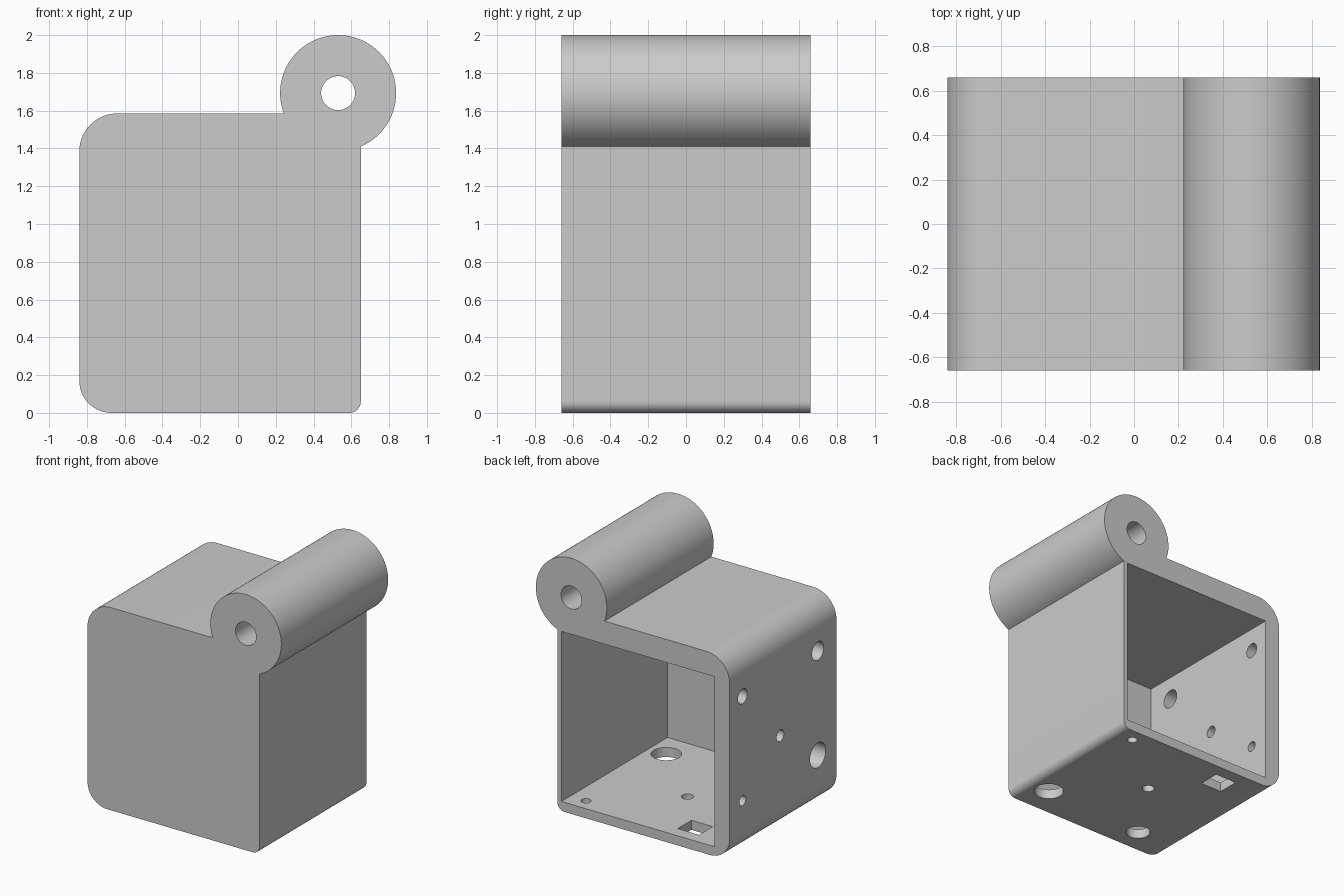
import bpy
import bmesh
from math import cos, sin, pi, radians
from mathutils import Matrix

default_cube = bpy.data.objects.get("Cube")
if default_cube:
    bpy.data.objects.remove(default_cube, do_unlink=True)

DEPTH = 1.32
FRONT, BACK = -DEPTH / 2, DEPTH / 2

# Single plain material
grey = bpy.data.materials.new("light_grey")
grey.use_nodes = True
grey.diffuse_color = (0.6, 0.6, 0.6, 1)
grey.node_tree.nodes["Principled BSDF"].inputs["Base Color"].default_value = (0.6, 0.6, 0.6, 1)


def make_object(name, bm):
    bmesh.ops.recalc_face_normals(bm, faces=bm.faces)
    mesh = bpy.data.meshes.new(name)
    bm.to_mesh(mesh)
    bm.free()
    mesh.materials.append(grey)
    obj = bpy.data.objects.new(name, mesh)
    bpy.context.collection.objects.link(obj)
    return obj


def box(name, x, y, z):
    """Box from three (low, high) ranges."""
    bm = bmesh.new()
    bmesh.ops.create_cube(bm, size=1)
    for v in bm.verts:
        v.co = [lo + (c + 0.5) * (hi - lo) for c, (lo, hi) in zip(v.co, (x, y, z))]
    return make_object(name, bm)


def cylinder(name, centre, radius, length, axis, sides=48):
    bm = bmesh.new()
    turn = {"X": Matrix.Rotation(pi / 2, 4, "Y"),
            "Y": Matrix.Rotation(pi / 2, 4, "X"),
            "Z": Matrix.Identity(4)}[axis]
    bmesh.ops.create_cone(bm, cap_ends=True, segments=sides, radius1=radius,
                          radius2=radius, depth=length,
                          matrix=Matrix.Translation(centre) @ turn)
    return make_object(name, bm)


def rounded_prism(name, corners, steps=14):
    """Extrude a profile of (x, z, radius, start angle) corners along y."""
    bm = bmesh.new()
    ring = []
    for x, z, r, start in corners:
        if r == 0:
            ring.append(bm.verts.new((x, FRONT, z)))
            continue
        for i in range(steps + 1):
            a = radians(start + 90 * i / steps)
            ring.append(bm.verts.new((x + r * cos(a), FRONT, z + r * sin(a))))
    face = bm.faces.new(ring)
    new = bmesh.ops.extrude_face_region(bm, geom=[face])["geom"]
    moved = [g for g in new if isinstance(g, bmesh.types.BMVert)]
    bmesh.ops.translate(bm, vec=(0, DEPTH, 0), verts=moved)
    return make_object(name, bm)


def combine(target, tool, operation):
    mod = target.modifiers.new("shape", "BOOLEAN")
    mod.operation, mod.solver, mod.object = operation, "EXACT", tool
    bpy.context.view_layer.objects.active = target
    bpy.ops.object.modifier_apply(modifier=mod.name)
    bpy.data.objects.remove(tool, do_unlink=True)


# Housing block with rounded edges running front to back
housing = rounded_prism("hinged_housing", [
    (-0.67, 0.17, 0.17, 180),
    (0.59, 0.06, 0.06, 270),
    (0.65, 1.585, 0, 0),
    (-0.64, 1.385, 0.2, 90),
])

# Hinge barrel, cavity open to the back, and pin bore
combine(housing, cylinder("barrel", (0.53, 0, 1.693), 0.307, DEPTH, "Y", 96), "UNION")
combine(housing, box("cavity", (-0.71, 0.615), (FRONT + 0.01, BACK + 0.2), (0.075, 1.405)), "DIFFERENCE")
combine(housing, cylinder("pin_bore", (0.53, 0, 1.693), 0.09, 2, "Y"), "DIFFERENCE")

# Round holes in the right wall: y, z, radius
for y, z, r in [(-0.43, 1.225, 0.072), (0.5, 1.225, 0.057), (0.035, 0.74, 0.045),
                (-0.43, 0.41, 0.097), (0.5, 0.41, 0.04)]:
    combine(housing, cylinder("wall_hole", (-0.78, y, z), r, 0.3, "X"), "DIFFERENCE")

# Round holes in the floor: x, y, radius
for x, y, r in [(0.465, -0.42, 0.108), (-0.425, -0.46, 0.088),
                (0.48, 0.55, 0.037), (-0.07, 0.08, 0.044)]:
    combine(housing, cylinder("floor_hole", (x, y, 0.04), r, 0.2, "Z"), "DIFFERENCE")

# Square hole in the floor
combine(housing, box("square_hole", (-0.505, -0.32), (0.39, 0.56), (-0.1, 0.2)), "DIFFERENCE")

# Smooth curves, crisp edges
for obj in bpy.context.selected_objects:
    obj.select_set(False)
housing.select_set(True)
bpy.context.view_layer.objects.active = housing
bpy.ops.object.shade_smooth_by_angle(angle=radians(30))
